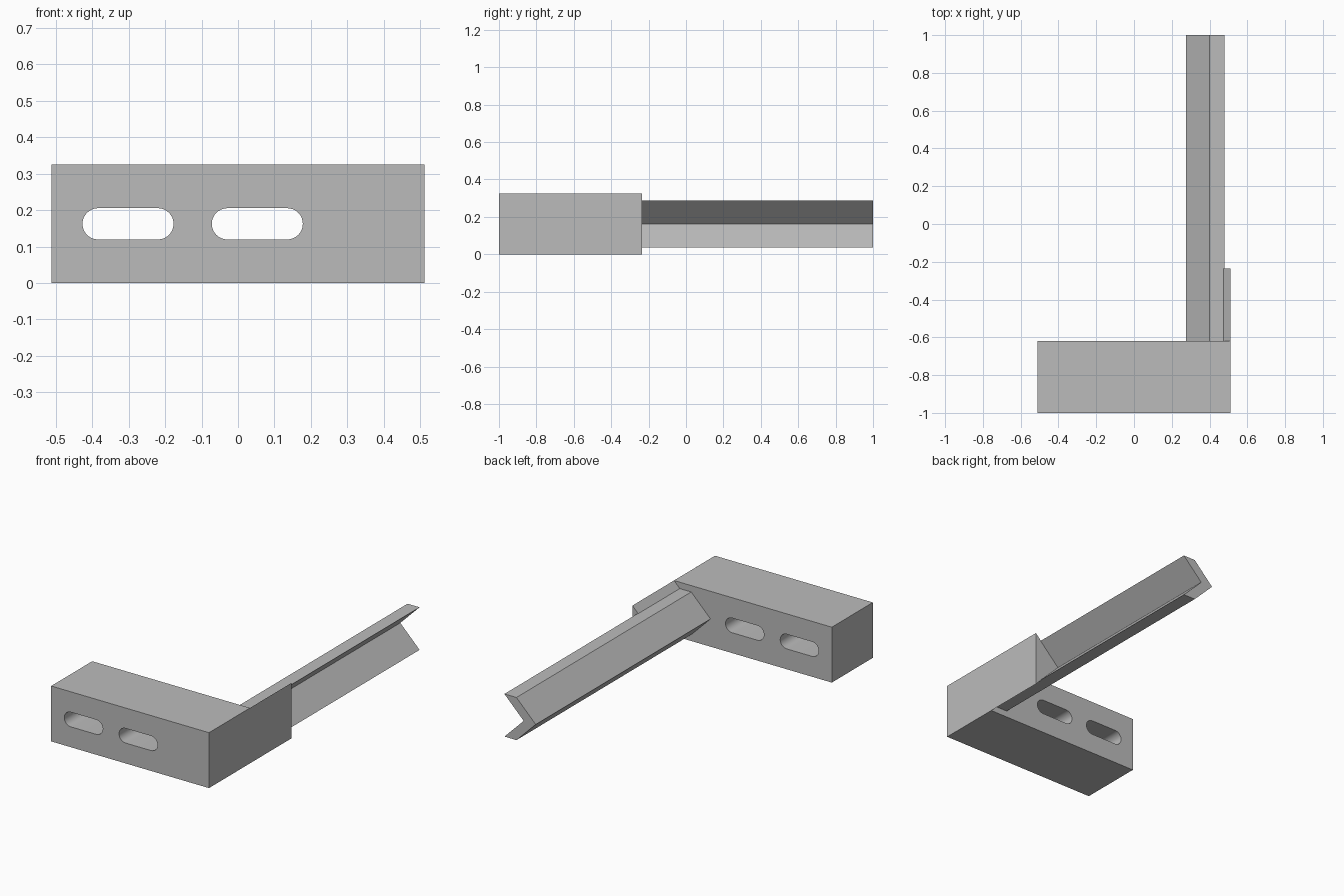
import bpy
import bmesh
import math

cube = bpy.data.objects.get("Cube")
if cube:
    bpy.data.objects.remove(cube, do_unlink=True)

HALF_W, HEIGHT = 0.512, 0.325
MID_Z = HEIGHT / 2
FRONT, BLOCK_BACK, WEDGE_BACK, RAIL_BACK = -1.0, -0.62, -0.235, 1.0

grey = bpy.data.materials.new("plain grey")
grey.use_nodes = True
colour = (0.5, 0.5, 0.5, 1)
grey.diffuse_color = colour
grey.node_tree.nodes["Principled BSDF"].inputs["Base Color"].default_value = colour


def extrude_profile(name, points, y0, y1):
    """Extrude an (x, z) outline along y."""
    bm = bmesh.new()
    face = bm.faces.new([bm.verts.new((x, y0, z)) for x, z in points])
    out = bmesh.ops.extrude_face_region(bm, geom=[face])
    moved = [v for v in out["geom"] if isinstance(v, bmesh.types.BMVert)]
    bmesh.ops.translate(bm, verts=moved, vec=(0, y1 - y0, 0))
    bmesh.ops.recalc_face_normals(bm, faces=bm.faces)
    mesh = bpy.data.meshes.new(name)
    bm.to_mesh(mesh)
    bm.free()
    mesh.materials.append(grey)
    obj = bpy.data.objects.new(name, mesh)
    bpy.context.collection.objects.link(obj)
    return obj


def slot_outline(cx, cz, half_len, radius, steps=16):
    """Rounded-end slot: two half circles joined by straight sides."""
    points = []
    for side in (1, -1):
        for i in range(steps + 1):
            a = math.pi * (i / steps - 0.5)
            points.append((cx + side * (half_len - radius + radius * math.cos(a)),
                           cz + side * radius * math.sin(a)))
    return points


def apply_boolean(target, tool, operation):
    mod = target.modifiers.new(operation.lower(), "BOOLEAN")
    mod.operation = operation
    mod.solver = "EXACT"
    mod.object = tool
    bpy.context.view_layer.objects.active = target
    bpy.ops.object.modifier_apply(modifier=mod.name)
    bpy.data.objects.remove(tool, do_unlink=True)


# Mounting block
block = extrude_profile("mounting_block", [
    (-HALF_W, 0), (HALF_W, 0), (HALF_W, HEIGHT), (-HALF_W, HEIGHT)], FRONT, BLOCK_BACK)

# Triangular tongue that fills the channel of the rail
tongue = extrude_profile("tongue", [
    (HALF_W, 0), (HALF_W, HEIGHT), (HALF_W - MID_Z, MID_Z)], BLOCK_BACK - 0.1, WEDGE_BACK)
apply_boolean(block, tongue, "UNION")

# Two slots through the block
for cx in (-0.302, 0.053):
    cutter = extrude_profile("slot_cutter", slot_outline(cx, MID_Z, 0.125, 0.043),
                             FRONT - 0.1, BLOCK_BACK + 0.1)
    cutter.hide_render = True
    apply_boolean(block, cutter, "DIFFERENCE")

# V-shaped rail opening towards the left side
REACH, THICK, TIP = 0.125, 0.078, 0.4
rail = extrude_profile("angle_rail", [
    (TIP, MID_Z + REACH), (TIP - REACH, MID_Z), (TIP, MID_Z - REACH),
    (TIP + THICK, MID_Z - REACH), (TIP + THICK - REACH, MID_Z),
    (TIP + THICK, MID_Z + REACH)], BLOCK_BACK, RAIL_BACK)

# Smooth slot ends, crisp edges elsewhere
bpy.ops.object.select_all(action="DESELECT")
block.select_set(True)
bpy.context.view_layer.objects.active = block
bpy.ops.object.shade_smooth_by_angle(angle=math.radians(30))
